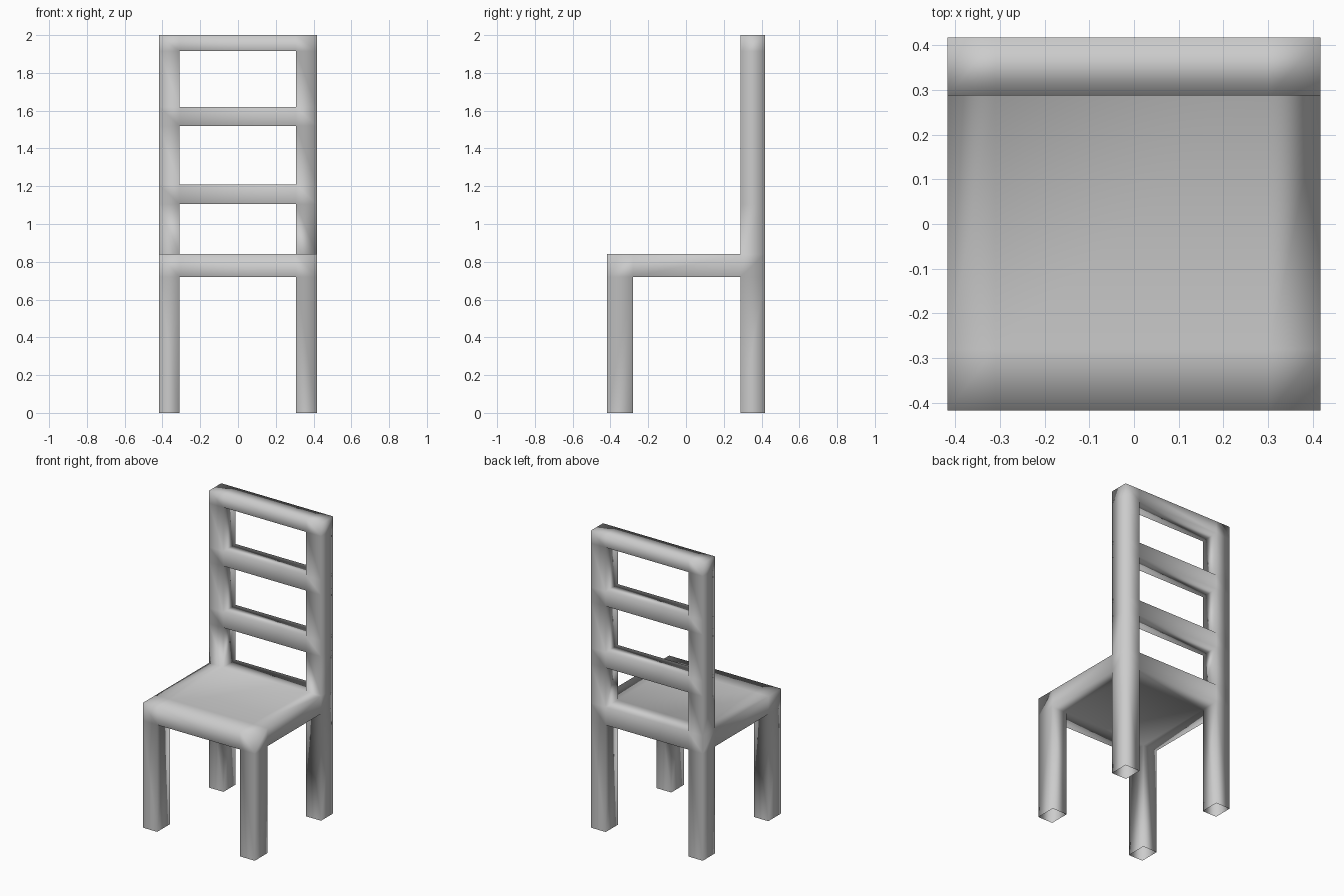
import bpy
import bmesh
from itertools import product

cube = bpy.data.objects.get("Cube")
if cube:
    bpy.data.objects.remove(cube, do_unlink=True)

# Cut planes shared by legs, seat, posts and rails, so the frame is one welded skin
XS = [-0.417, -0.31, 0.306, 0.417]
YS = [-0.417, -0.28, 0.288, 0.417]
ZS = [0, 0.72, 0.84, 1.105, 1.21, 1.52, 1.62, 1.915, 2]
LEG, SEAT = 0, 1
RAILS = (3, 5, 7)
ENDS, ALL, BACK = (0, 2), (0, 1, 2), 2

cells = set()
cells.update(product(ENDS, ENDS, [LEG]))                      # four legs
cells.update(product(ALL, ALL, [SEAT]))                       # seat slab
cells.update(product(ENDS, [BACK], range(SEAT, len(ZS) - 1)))  # back posts
cells.update(product(ALL, [BACK], RAILS))                     # back rails

bm = bmesh.new()
verts = {}


def corner(key):
    if key not in verts:
        i, j, k = key
        verts[key] = bm.verts.new((XS[i], YS[j], ZS[k]))
    return verts[key]


# Skin every exposed side; the feet stay open underneath
for cell in sorted(cells):
    for axis, side in product(range(3), (0, 1)):
        near = list(cell)
        near[axis] += 2 * side - 1
        if tuple(near) in cells or near[2] < 0:
            continue
        u, v = (axis + 1) % 3, (axis + 2) % 3
        loop = []
        for du, dv in ((0, 0), (1, 0), (1, 1), (0, 1)):
            key = list(cell)
            key[axis] += side
            key[u] += du
            key[v] += dv
            loop.append(corner(tuple(key)))
        face = bm.faces.new(loop if side else loop[::-1])
        face.smooth = True

mesh = bpy.data.meshes.new("chair_frame")
bm.to_mesh(mesh)
bm.free()

grey = bpy.data.materials.new("plain grey")
grey.use_nodes = True
colour = (0.6, 0.6, 0.6, 1)
grey.diffuse_color = colour
grey.node_tree.nodes["Principled BSDF"].inputs["Base Color"].default_value = colour
mesh.materials.append(grey)

chair = bpy.data.objects.new("chair_frame", mesh)
bpy.context.collection.objects.link(chair)
